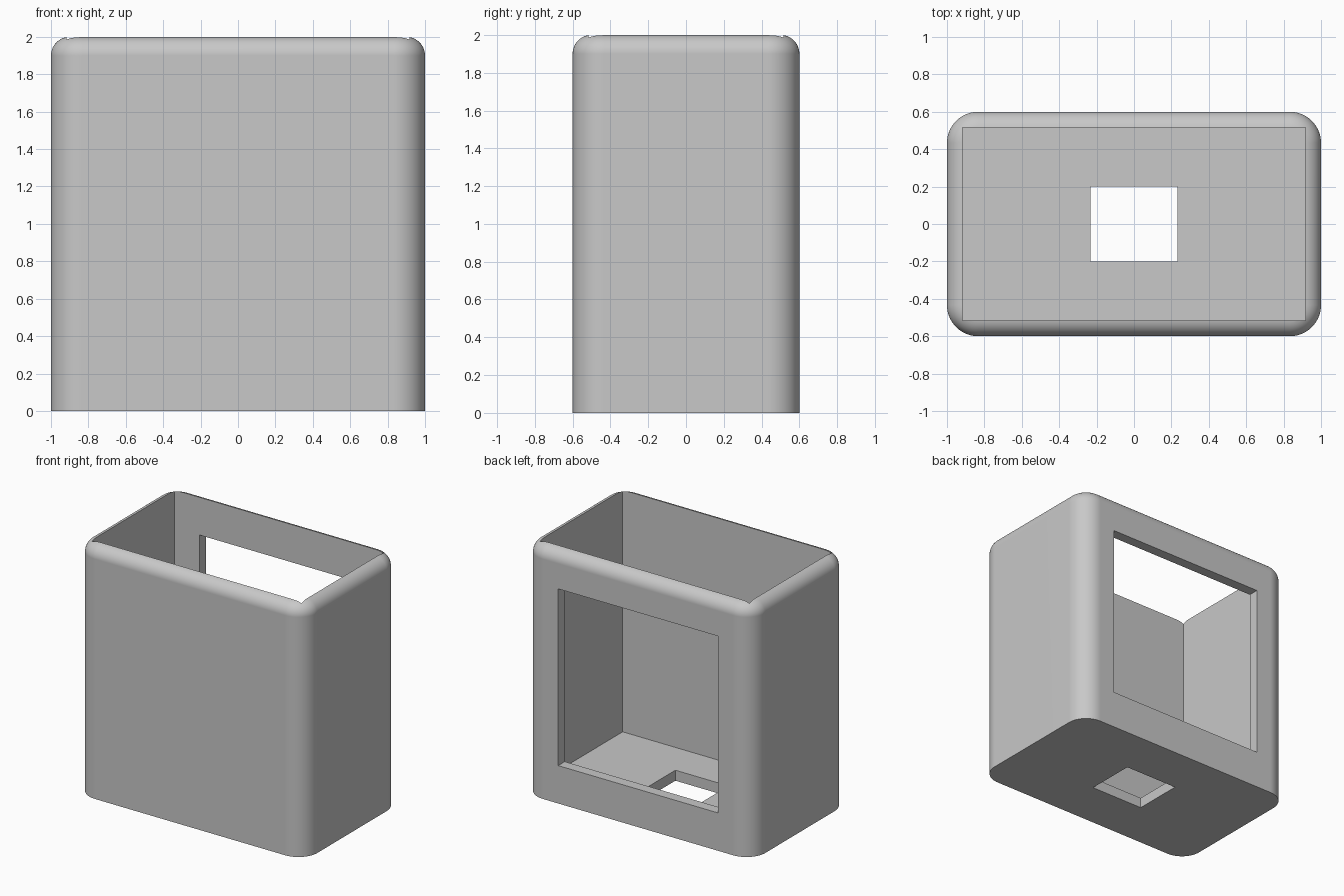
import bpy, bmesh
from math import sin, cos, pi, radians

HALF_X, HALF_Y, HEIGHT = 1.0, 0.6, 2.0
WALL, CORNER, FILLET = 0.083, 0.167, 0.1
ARC_STEPS, FILLET_STEPS = 16, 12

cube = bpy.data.objects.get("Cube")
if cube:
    bpy.data.objects.remove(cube, do_unlink=True)


def add_object(name, bm):
    bmesh.ops.recalc_face_normals(bm, faces=bm.faces)
    mesh = bpy.data.meshes.new(name)
    bm.to_mesh(mesh)
    bm.free()
    obj = bpy.data.objects.new(name, mesh)
    bpy.context.collection.objects.link(obj)
    return obj


def box(name, low, high):
    bm = bmesh.new()
    bmesh.ops.create_cube(bm, size=1)
    for v in bm.verts:
        v.co = [(a + b) / 2 + c * (b - a) for a, b, c in zip(low, high, v.co)]
    return add_object(name, bm)


def ring(bm, inset, z):
    """Rounded rectangle of vertices, pulled in by inset."""
    verts = []
    r = CORNER - inset
    for i, (sx, sy) in enumerate([(1, 1), (-1, 1), (-1, -1), (1, -1)]):
        for k in range(ARC_STEPS + 1):
            a = pi / 2 * (i + k / ARC_STEPS)
            verts.append(bm.verts.new((sx * (HALF_X - CORNER) + r * cos(a),
                                       sy * (HALF_Y - CORNER) + r * sin(a), z)))
    return verts


# Outer body with rounded upright corners and a rounded top rim
bm = bmesh.new()
rings = [ring(bm, 0, 0)]
for k in range(FILLET_STEPS + 1):
    a = pi / 2 * k / FILLET_STEPS
    rings.append(ring(bm, FILLET * (1 - cos(a)), HEIGHT - FILLET * (1 - sin(a))))
for low, high in zip(rings, rings[1:]):
    for i in range(len(low)):
        j = (i + 1) % len(low)
        bm.faces.new((low[i], low[j], high[j], high[i]))
bm.faces.new(rings[0])
bm.faces.new(rings[-1])
body = add_object("open_case", bm)

# Cutters: inner cavity, back window, floor opening, round notch in the back wall
ix, iy = HALF_X - WALL, HALF_Y - WALL
cutters = [
    box("cavity_cutter", (-ix, -iy, WALL), (ix, iy, 2.5)),
    box("window_cutter", (-0.7, 0.3, 0.3), (0.7, 0.9, 1.7)),
    box("floor_cutter", (-0.233, -0.2, -0.3), (0.233, 0.2, 0.25)),
]
bm = bmesh.new()
bmesh.ops.create_cone(bm, cap_ends=True, segments=48, radius1=0.134, radius2=0.134, depth=0.6)
for v in bm.verts:
    x, y, z = v.co
    v.co = (x + 0.664, z + 0.6, y + 1.75)
cutters.append(add_object("round_notch_cutter", bm))

bpy.ops.object.select_all(action='DESELECT')
bpy.context.view_layer.objects.active = body
body.select_set(True)
for cutter in cutters:
    cutter.hide_render = True
    mod = body.modifiers.new(cutter.name, 'BOOLEAN')
    mod.operation = 'DIFFERENCE'
    mod.solver = 'EXACT'
    mod.object = cutter
    bpy.ops.object.modifier_apply(modifier=mod.name)
    bpy.data.objects.remove(cutter, do_unlink=True)

# Smooth rounded areas, flat walls
bpy.ops.object.shade_smooth_by_angle(angle=radians(30))
mod = body.modifiers.new("flat_walls", 'WEIGHTED_NORMAL')
mod.keep_sharp = True

# Single grey colour
grey = bpy.data.materials.new("light_grey")
grey.use_nodes = True
colour = (0.58, 0.58, 0.58, 1)
grey.diffuse_color = colour
grey.node_tree.nodes["Principled BSDF"].inputs["Base Color"].default_value = colour
body.data.materials.clear()
body.data.materials.append(grey)
